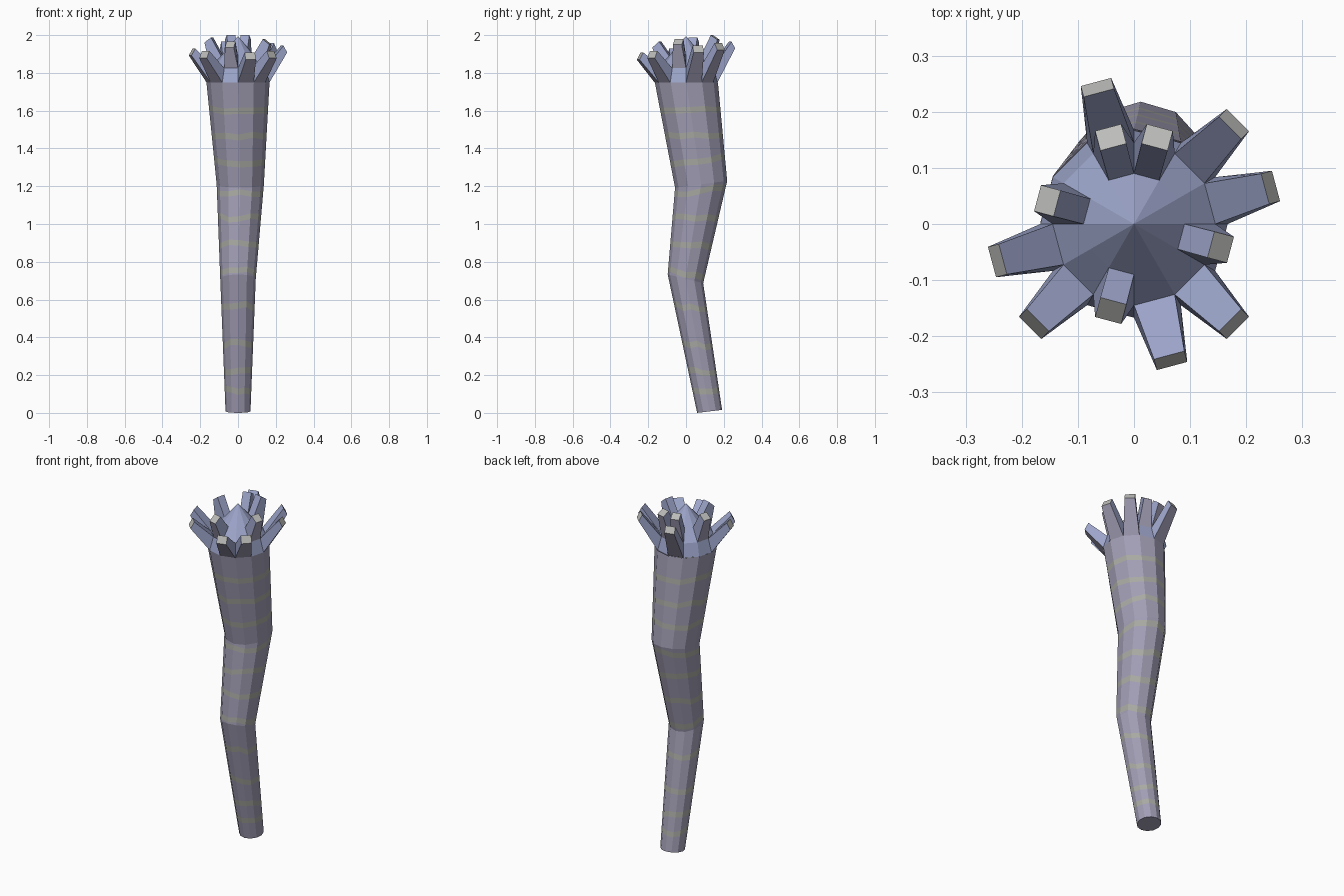
import bpy, bmesh, math, random
from mathutils import Vector

if "Cube" in bpy.data.objects:
    bpy.data.objects.remove(bpy.data.objects["Cube"])

random.seed(4)
N = 12


def material(name, color):
    m = bpy.data.materials.new(name)
    m.diffuse_color = (*color, 1)
    m.use_nodes = True
    m.node_tree.nodes["Principled BSDF"].inputs["Base Color"].default_value = m.diffuse_color
    return m


skin = material("lavender_skin", (0.36, 0.34, 0.46))
band = material("pale_band", (0.40, 0.40, 0.37))
blue = material("blue_crown", (0.33, 0.37, 0.58))
grey = material("grey_tip", (0.5, 0.5, 0.49))


def finish(bm, name, mats):
    bmesh.ops.recalc_face_normals(bm, faces=bm.faces)
    me = bpy.data.meshes.new(name)
    bm.to_mesh(me)
    bm.free()
    for m in mats:
        me.materials.append(m)
    ob = bpy.data.objects.new(name, me)
    bpy.context.collection.objects.link(ob)


def ring_points(cx, cy, cz, rx, ry, slope):
    out = []
    for k in range(N):
        a = math.tau * k / N
        y = ry * math.sin(a)
        out.append(Vector((cx + rx * math.cos(a), cy + y, cz + slope * y)))
    return out


def bridge(bm, lower, upper, mat, skip=()):
    for k in range(N):
        if k in skip:
            continue
        j = (k + 1) % N
        bm.faces.new((lower[k], lower[j], upper[j], upper[k])).material_index = mat


# Bent trunk: four key rings, with coloured bands at fractions of each section
keys = [ring_points(0, 0.125, 0.008, 0.066, 0.066, 0.12),
        ring_points(0, -0.003, 0.71, 0.094, 0.094, -0.25),
        ring_points(0.012, 0.08, 1.21, 0.125, 0.138, 0.13),
        ring_points(0, 0.002, 1.75, 0.167, 0.167, 0)]
bands = [(0.16, 0.30, 0.50, 0.78), (0.06, 0.36, 0.65, 0.93), (0.24, 0.48, 0.74)]

bm = bmesh.new()
prev = [bm.verts.new(p) for p in keys[0]]
bm.faces.new(prev[::-1])
for s in range(3):
    lo, hi = keys[s], keys[s + 1]
    w = 0.016 / (hi[0] - lo[0]).length
    for t in bands[s]:
        jit = [random.uniform(-0.7, 0.7) * w for _ in range(N)]
        for side, mat in ((-1, 0), (1, 1)):
            cur = [bm.verts.new(lo[k].lerp(hi[k], t + side * w + jit[k])) for k in range(N)]
            bridge(bm, prev, cur, mat)
            prev = cur
    cur = [bm.verts.new(p) for p in hi]
    bridge(bm, prev, cur, 0)
    prev = cur
finish(bm, "trunk", [skin, band])

# Crown: faceted dome whose ring faces are drawn out into prongs
bm = bmesh.new()
rings = [[bm.verts.new(p) for p in ring_points(0, 0, z, r, r, 0)]
         for r, z in ((0.167, 1.75), (0.145, 1.825), (0.09, 1.89))]
outer = (0, 1, 3, 6, 7, 9, 10)
inner = (2, 3, 5, 8, 11)
bridge(bm, rings[0], rings[1], 0, outer)
bridge(bm, rings[1], rings[2], 0, inner)
apex = bm.verts.new((0, 0, 1.995))
for k in range(N):
    bm.faces.new((rings[2][k], rings[2][(k + 1) % N], apex))


def prong(k, level, low, high, half):
    j = (k + 1) % N
    base = [rings[level][k], rings[level][j], rings[level + 1][j], rings[level + 1][k]]
    a = math.tau * (k + 0.5) / N
    tip = []
    for (r, z), s in ((low, -1), (low, 1), (high, 1), (high, -1)):
        x = r * math.cos(a) - s * half * math.sin(a)
        y = r * math.sin(a) + s * half * math.cos(a)
        tip.append(bm.verts.new((x, y, z + 0.12 * r * math.sin(a))))
    for i in range(4):
        n = (i + 1) % 4
        f = bm.faces.new((base[i], base[n], tip[n], tip[i]))
        f.material_index = 1 if i == 0 else 0
    bm.faces.new(tip).material_index = 2


for k in outer:
    prong(k, 0, (0.262, 1.90), (0.242, 1.937), 0.028)
for k in inner:
    prong(k, 1, (0.178, 1.955), (0.142, 1.983), 0.024)
finish(bm, "crown", [blue, skin, grey])
